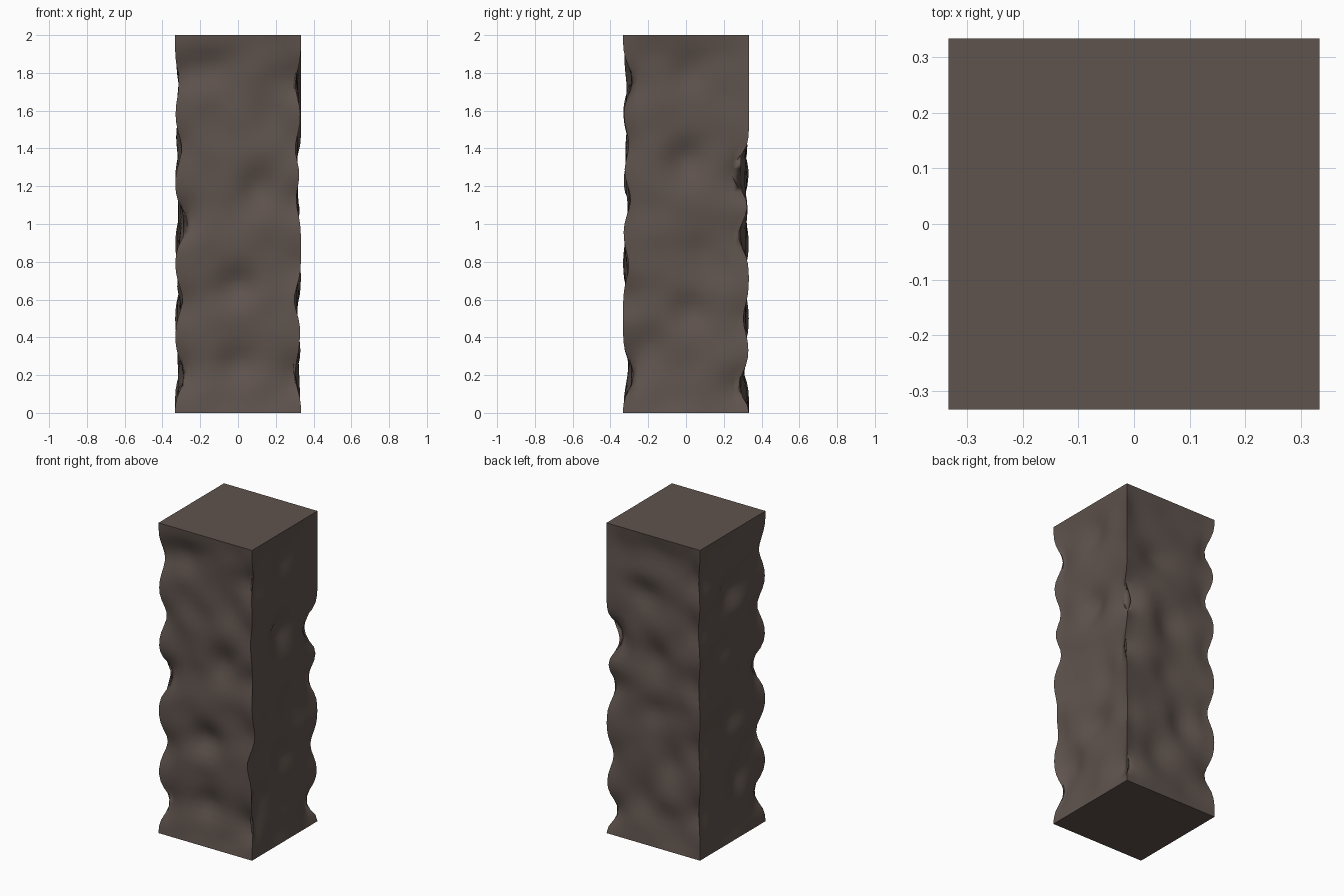
import bpy, bmesh, math
from mathutils import Vector, noise

if "Cube" in bpy.data.objects:
    bpy.data.objects.remove(bpy.data.objects["Cube"])

H = 1 / 3          # half width
N, M = 16, 48      # divisions across and up

# Dents per side: (position across, height, depth)
FRONT = [(H, 1.76, .05), (H, 1.42, .03), (H, 1.13, .04), (H, .78, .03), (H, .2, .055),
         (-H, 1.78, .04), (-H, 1.4, .035), (-H, 1.03, .07), (-H, .57, .04), (-H, .2, .05),
         (0, .26, .05), (0, .68, .045), (.1, 1.2, .04), (-.15, 1.8, .03), (.15, 1.55, .03)]
RIGHT = [(-H, 1.74, .03), (-H, 1.4, .03), (-H, 1.13, .025), (-H, .6, .035), (-H, .2, .03),
         (H, 1.25, .07), (H, .93, .03), (H, .5, .03), (H, .14, .05),
         (0, 1.33, .05), (0, 1.8, .03), (0, .55, .04), (-.2, .33, .04), (.1, .85, .035)]
BACK = [(H, 1.27, .10), (H, .94, .055), (H, .5, .03), (H, .14, .055),
        (-H, 1.78, .045), (-H, 1.45, .04), (-H, 1.09, .03), (-H, .7, .03), (-H, .28, .045),
        (.1, 1.6, .04), (0, 1.2, .035), (0, .85, .035), (-.1, .55, .04), (.1, .3, .03)]
LEFT = [(-H, 1.74, .02), (-H, 1.4, .035), (-H, 1.0, .07), (-H, .6, .04), (-H, .2, .05),
        (H, 1.78, .04), (H, 1.45, .04), (H, 1.09, .03), (H, .7, .03), (H, .28, .04),
        (0, 1.6, .04), (.1, 1.25, .03), (0, .8, .04), (-.1, .4, .04)]


def depth(dents, u, z, seed):
    d = sum(k * math.exp(-((u - a) / .1) ** 2 - ((z - b) / .1) ** 2) for a, b, k in dents)
    inner = 1 - (abs(u) / H) ** 4
    d += .018 * inner * (1 + noise.noise(Vector((u * 5, z * 6, seed))))
    return d * min(1, z / .1, (2 - z) / .1)


# Square column built ring by ring
bm = bmesh.new()
side = [-H + 2 * H * i / N for i in range(N)]
ring = ([(u, -H) for u in side] + [(H, u) for u in side]
        + [(-u, H) for u in side] + [(-H, -u) for u in side])
rows = []
for j in range(M + 1):
    z = 2 * j / M
    row = []
    for x, y in ring:
        px, py = x, y
        if abs(y + H) < 1e-6:
            py += depth(FRONT, x, z, 1.3)
        elif abs(y - H) < 1e-6:
            py -= depth(BACK, x, z, 5.7)
        if abs(x - H) < 1e-6:
            px -= depth(RIGHT, y, z, 9.1)
        elif abs(x + H) < 1e-6:
            px += depth(LEFT, y, z, 13.6)
        row.append(bm.verts.new((px, py, z)))
    rows.append(row)
for a, b in zip(rows, rows[1:]):
    for i in range(4 * N):
        k = (i + 1) % (4 * N)
        bm.faces.new((a[i], a[k], b[k], b[i])).smooth = True
bm.faces.new(rows[0][::-1])
bm.faces.new(rows[-1])

# Crisp corners and cap edges, smooth sides
bm.normal_update()
corner = {v for row in rows for v in row[::N]}
for e in bm.edges:
    if all(v in corner for v in e.verts) or any(len(f.verts) > 4 for f in e.link_faces):
        e.smooth = False

mesh = bpy.data.meshes.new("stone_pillar")
bm.to_mesh(mesh)
bm.free()
pillar = bpy.data.objects.new("stone_pillar", mesh)
bpy.context.collection.objects.link(pillar)
mat = bpy.data.materials.new("brown_stone")
mat.diffuse_color = (.115, .087, .075, 1)
mat.use_nodes = True
mat.node_tree.nodes["Principled BSDF"].inputs["Base Color"].default_value = mat.diffuse_color
mesh.materials.append(mat)
